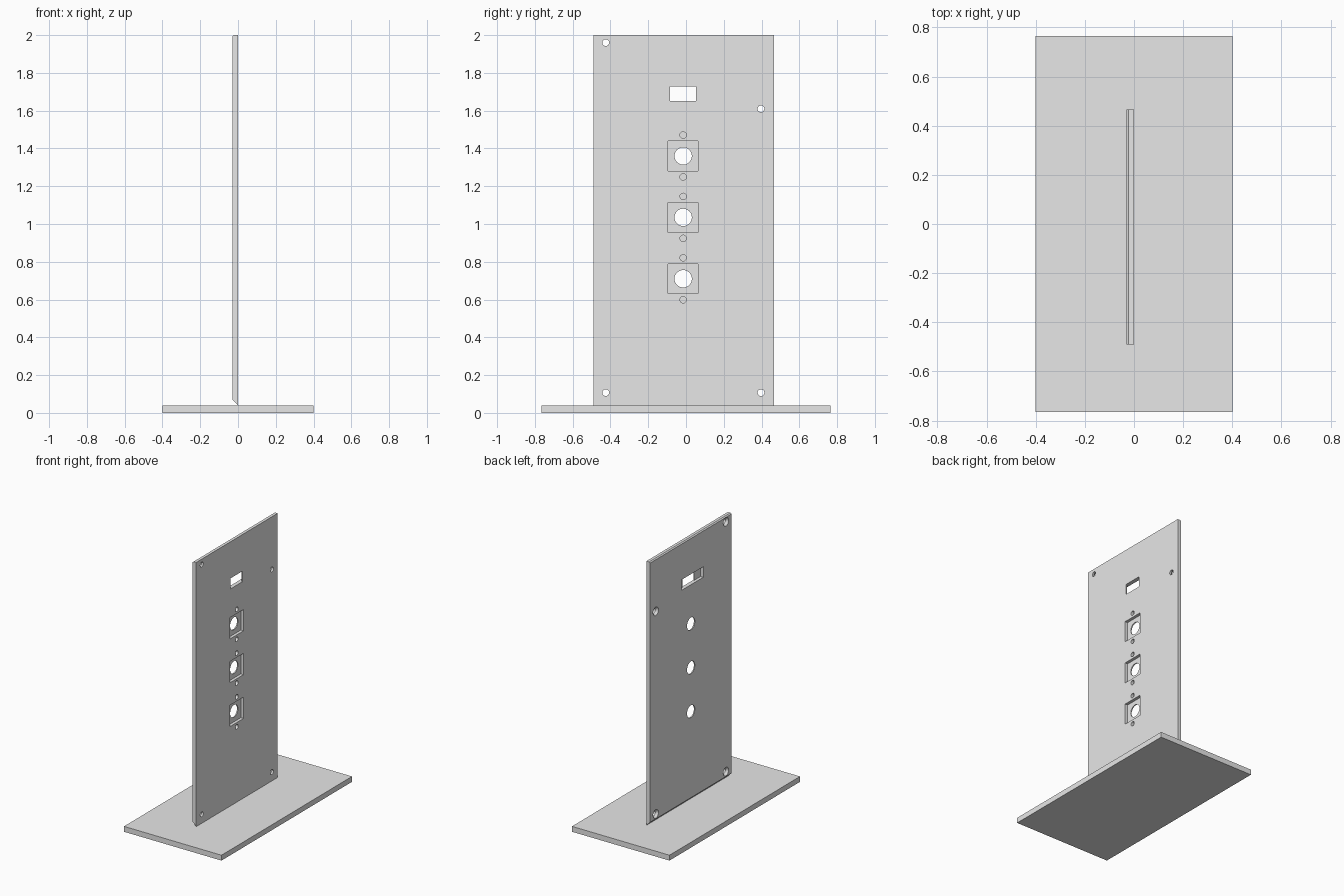
import bpy, bmesh
from math import radians
from mathutils import Matrix, Vector

cube = bpy.data.objects.get("Cube")
if cube:
    bpy.data.objects.remove(cube, do_unlink=True)

grey = bpy.data.materials.new("light_grey")
grey.use_nodes = True
grey.diffuse_color = (0.8, 0.8, 0.8, 1)
grey.node_tree.nodes["Principled BSDF"].inputs["Base Color"].default_value = (0.8, 0.8, 0.8, 1)


def finish(name, bm):
    bmesh.ops.recalc_face_normals(bm, faces=bm.faces)
    mesh = bpy.data.meshes.new(name)
    bm.to_mesh(mesh)
    bm.free()
    mesh.materials.append(grey)
    obj = bpy.data.objects.new(name, mesh)
    bpy.context.collection.objects.link(obj)
    return obj


def box(name, lo, hi):
    lo, hi = Vector(lo), Vector(hi)
    bm = bmesh.new()
    bmesh.ops.create_cube(bm, size=1, matrix=Matrix.Translation((lo + hi) / 2)
                          @ Matrix.Diagonal((*(hi - lo), 1)))
    return finish(name, bm)


def drill(x0, x1, y, z, r0, r1):
    """Round cutter along x, radius r0 at x0 and r1 at x1."""
    bm = bmesh.new()
    bmesh.ops.create_cone(bm, cap_ends=True, segments=32, radius1=r0, radius2=r1, depth=x1 - x0,
                          matrix=Matrix.Translation(((x0 + x1) / 2, y, z))
                          @ Matrix.Rotation(radians(90), 4, "Y"))
    return finish("drill_cutter", bm)


def cut(target, cutter):
    cutter.hide_render = True
    mod = target.modifiers.new("cut", "BOOLEAN")
    mod.operation, mod.solver, mod.object = "DIFFERENCE", "EXACT", cutter
    bpy.context.view_layer.objects.active = target
    bpy.ops.object.modifier_apply(modifier=mod.name)
    bpy.data.objects.remove(cutter, do_unlink=True)


# Base board
box("base", (-0.4, -0.765, 0), (0.4, 0.765, 0.04))

# Upright panel: side profile with a mitred foot, extruded across y
BACK, FACE, Y0, Y1 = -0.03, 0.0, -0.49, 0.465
profile = [(FACE, 0.04), (FACE, 2), (BACK + 0.008, 2), (BACK, 1.993), (BACK, 0.07)]
bm = bmesh.new()
side = bm.faces.new([bm.verts.new((x, Y0, z)) for x, z in profile])
ext = bmesh.ops.extrude_face_region(bm, geom=[side])
bmesh.ops.translate(bm, vec=(0, Y1 - Y0, 0),
                    verts=[v for v in ext["geom"] if isinstance(v, bmesh.types.BMVert)])
panel = finish("panel", bm)

# Countersunk mounting holes
for y, z in [(-0.425, 1.96), (0.397, 1.61), (-0.425, 0.107), (0.397, 0.107)]:
    cut(panel, drill(-0.1, 0.1, y, z, 0.018, 0.018))
    cut(panel, drill(BACK - 0.002, BACK + 0.018, y, z, 0.033, 0.017))

# Display window with a wider recess behind it
cut(panel, box("window_cutter", (-0.1, -0.085, 1.65), (0.1, 0.053, 1.728)))
cut(panel, box("recess_cutter", (-0.1, -0.16, 1.65), (BACK + 0.022, 0.095, 1.728)))

# Three square pockets, each with a through hole and two blind screw holes
MID = -0.015
for z in (1.36, 1.035, 0.71):
    cut(panel, box("pocket_cutter", (FACE - 0.022, MID - 0.079, z - 0.079),
                   (0.1, MID + 0.079, z + 0.079)))
    cut(panel, drill(-0.1, 0.1, MID, z, 0.046, 0.046))
    for dz in (-0.111, 0.111):
        cut(panel, drill(FACE - 0.022, 0.1, MID, z + dz, 0.017, 0.017))

# Smooth round bores, crisp edges
bpy.ops.object.select_all(action="DESELECT")
panel.select_set(True)
bpy.context.view_layer.objects.active = panel
bpy.ops.object.shade_smooth_by_angle(angle=radians(25))
